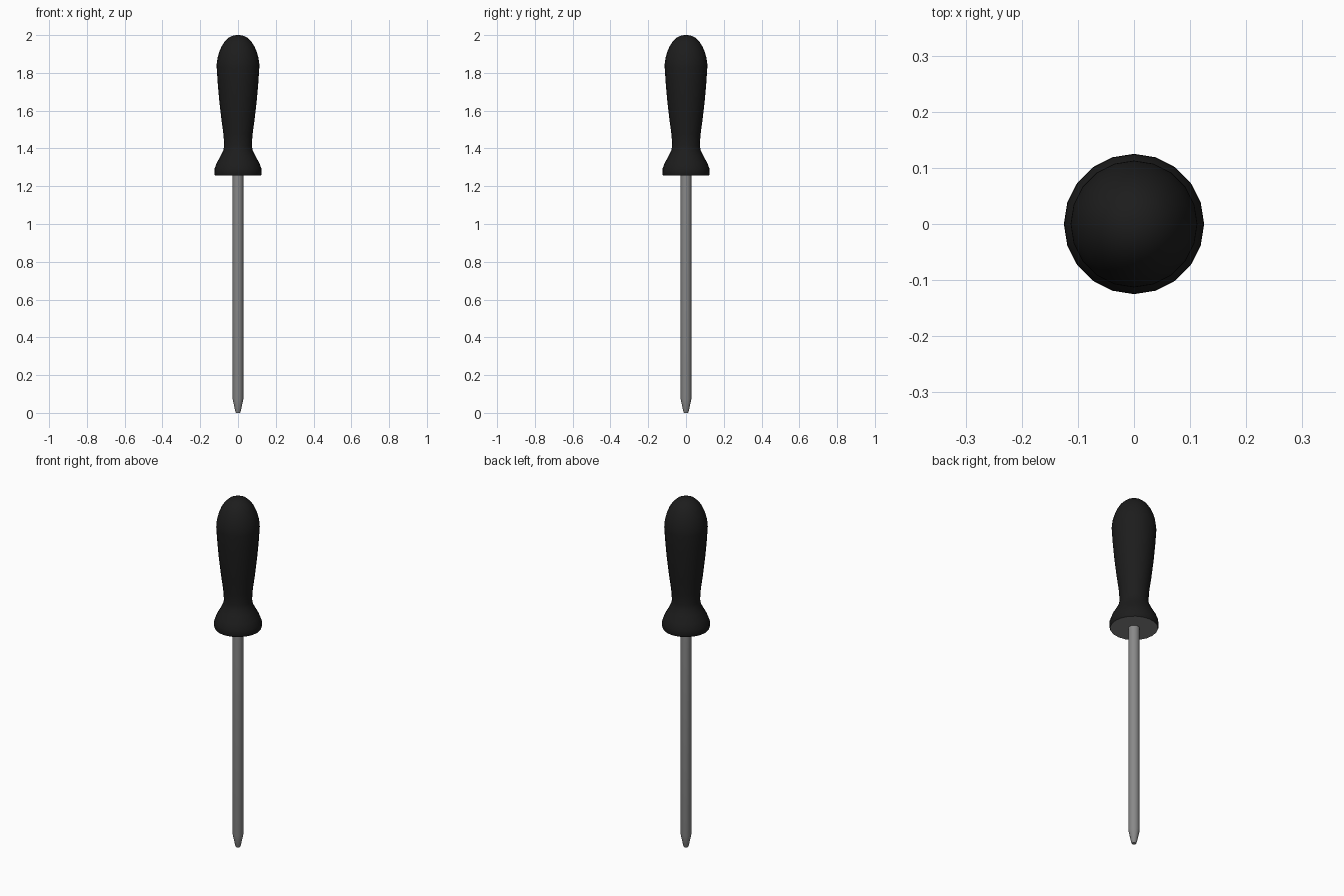
import bpy, bmesh
from math import cos, sin, pi, radians

if "Cube" in bpy.data.objects:
    bpy.data.objects.remove(bpy.data.objects["Cube"])


def material(name, rgb):
    m = bpy.data.materials.new(name)
    m.diffuse_color = (*rgb, 1)
    m.use_nodes = True
    m.node_tree.nodes["Principled BSDF"].inputs["Base Color"].default_value = m.diffuse_color
    return m


def lathe(name, profile, sides, mat, cap_start=True, cap_end=True):
    """Revolve (radius, z) points, listed bottom to top, around the z axis."""
    bm = bmesh.new()
    rings = [[bm.verts.new((r * cos(2 * pi * i / sides), r * sin(2 * pi * i / sides), z))
              for i in range(sides)] for r, z in profile]
    for a, b in zip(rings, rings[1:]):
        for i in range(sides):
            j = (i + 1) % sides
            bm.faces.new((a[i], a[j], b[j], b[i]))
    if cap_start:
        bm.faces.new(rings[0][::-1])
    if cap_end:
        bm.faces.new(rings[-1])
    me = bpy.data.meshes.new(name)
    bm.to_mesh(me)
    bm.free()
    me.materials.append(mat)
    ob = bpy.data.objects.new(name, me)
    bpy.context.collection.objects.link(ob)
    bpy.ops.object.select_all(action='DESELECT')
    ob.select_set(True)
    bpy.context.view_layer.objects.active = ob
    bpy.ops.object.shade_smooth_by_angle(angle=radians(35))
    return ob


black = material("black_plastic", (0.012, 0.012, 0.012))
steel = material("steel", (0.25, 0.25, 0.25))

# Moulded grip: flared guard, narrow neck, swelling body and domed end
lathe("handle", [
    (0.121, 1.256), (0.125, 1.265), (0.124, 1.293), (0.112, 1.325),
    (0.092, 1.36), (0.078, 1.39), (0.073, 1.415), (0.077, 1.475),
    (0.088, 1.555), (0.100, 1.66), (0.107, 1.74), (0.113, 1.83),
    (0.1125, 1.85), (0.108, 1.88), (0.100, 1.91), (0.087, 1.94),
    (0.070, 1.967), (0.047, 1.988), (0.024, 1.998), (0.008, 2.0),
], 20, black, cap_start=False)

# Round steel rod with tapered tip, ending in the plate under the guard
lathe("shaft", [
    (0.011, 0.0), (0.015, 0.01), (0.0285, 0.075), (0.0285, 1.256), (0.121, 1.256),
], 20, steel, cap_end=False)
